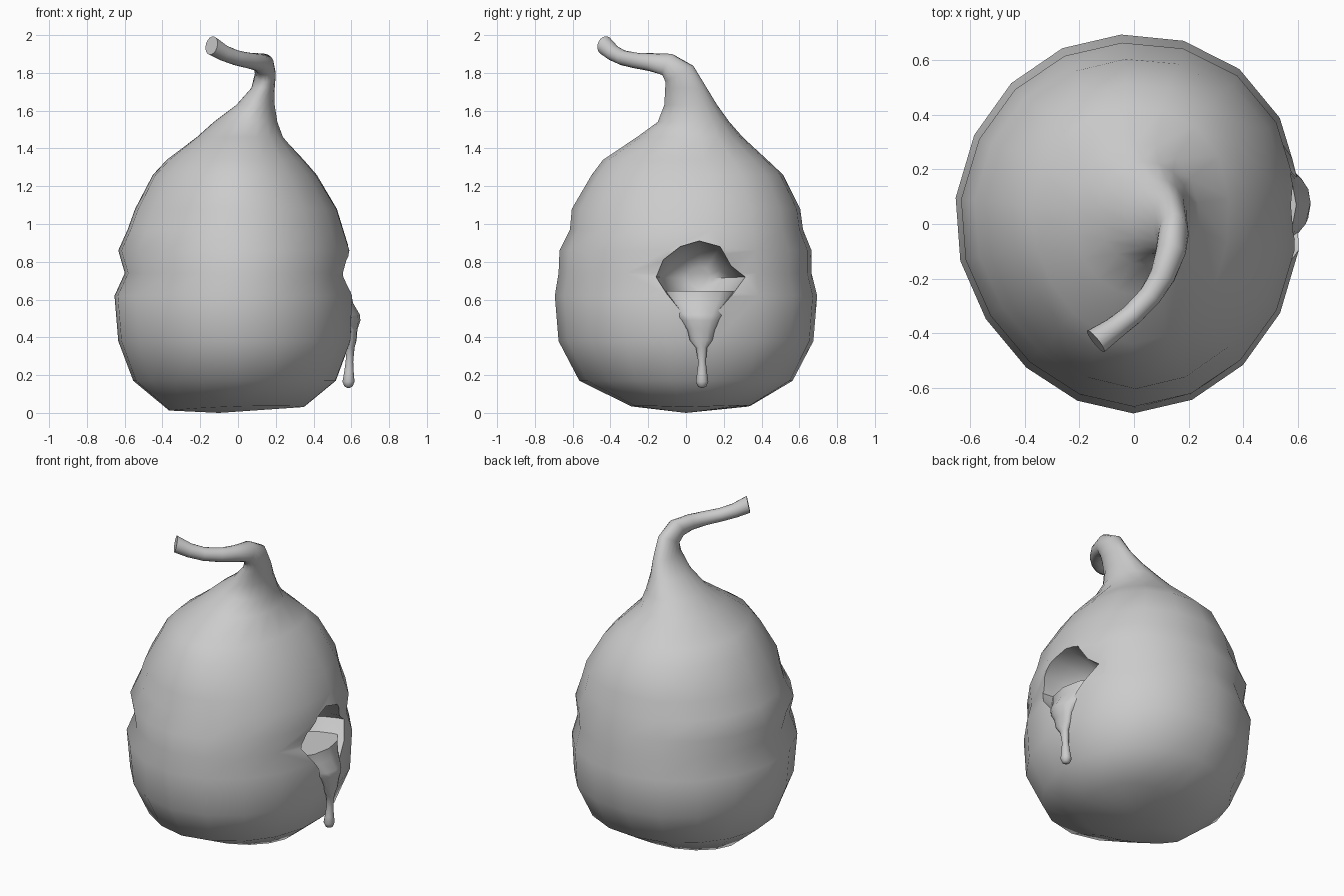
import bpy, bmesh, math
from mathutils import Vector

Z = Vector((0, 0, 1))


def ellipse(center, rx, ry, n, normal=(0, 0, 1), phase=0.0):
    q = Z.rotation_difference(Vector(normal).normalized())
    c = Vector(center)
    return [c + q @ Vector((rx * math.cos(a), ry * math.sin(a), 0))
            for a in (phase + 2 * math.pi * i / n for i in range(n))]


def loft(name, rings, start_tip=None, end_tip=None):
    bm = bmesh.new()
    rows = [[bm.verts.new(p) for p in ring] for ring in rings]
    n = len(rows[0])
    for a, b in zip(rows, rows[1:]):
        for i in range(n):
            j = (i + 1) % n
            bm.faces.new((a[i], a[j], b[j], b[i]))
    for row, tip in ((rows[0], start_tip), (rows[-1], end_tip)):
        if tip is None:
            bm.faces.new(row)
        else:
            t = bm.verts.new(tip)
            for i in range(n):
                bm.faces.new((row[i], row[(i + 1) % n], t))
    bmesh.ops.recalc_face_normals(bm, faces=bm.faces)
    me = bpy.data.meshes.new(name)
    bm.to_mesh(me)
    bm.free()
    ob = bpy.data.objects.new(name, me)
    bpy.context.collection.objects.link(ob)
    return ob


def activate(ob):
    bpy.ops.object.select_all(action='DESELECT')
    ob.select_set(True)
    bpy.context.view_layer.objects.active = ob


def smooth(ob, angle):
    activate(ob)
    bpy.ops.object.shade_smooth_by_angle(angle=math.radians(angle))


# Hive body: z, xmin, xmax, ymin, ymax
levels = [
    (0.0, -0.37, 0.35, -0.29, 0.34),
    (0.17, -0.56, 0.52, -0.565, 0.565),
    (0.38, -0.64, 0.60, -0.675, 0.675),
    (0.62, -0.66, 0.61, -0.695, 0.695),
    (0.74, -0.605, 0.575, -0.675, 0.665),
    (0.86, -0.64, 0.595, -0.67, 0.665),
    (0.97, -0.59, 0.56, -0.615, 0.62),
    (1.08, -0.55, 0.525, -0.605, 0.605),
    (1.26, -0.455, 0.415, -0.50, 0.515),
    (1.34, -0.38, 0.345, -0.44, 0.43),
    (1.46, -0.22, 0.24, -0.26, 0.30),
    (1.54, -0.13, 0.21, -0.15, 0.23),
    (1.63, -0.01, 0.195, -0.115, 0.165),
    (1.72, 0.07, 0.195, -0.11, 0.11),
]
N, PH = 18, math.radians(12)
rings = [ellipse(((a + b) / 2, (c + d) / 2, z), (b - a) / 2, (d - c) / 2, N, phase=PH)
         for z, a, b, c, d in levels]
for p in rings[0]:  # slightly uneven, nearly flat underside
    p.z = 0.01 + 0.02 * (p.x + 0.37) / 0.72 + 0.05 * abs(p.y)
for ring in rings[:10]:  # hand-made bulge toward the back right corner
    for p in ring:
        k = 0.022 * max(0.0, 2 * p.x * p.y / (p.x ** 2 + p.y ** 2))
        p.x += k
        p.y += k

# Bent stem continuing out of the neck: centre, normal, radii
stem = [
    ((0.145, -0.035, 1.795), (0, -0.5, 0.87), 0.055, 0.085),
    ((0.135, -0.10, 1.845), (-0.15, -0.9, 0.4), 0.055, 0.062),
    ((0.105, -0.19, 1.857), (-0.4, -0.9, 0.05), 0.046, 0.048),
    ((0.058, -0.265, 1.865), (-0.6, -0.8, 0.1), 0.042, 0.042),
    ((-0.01, -0.335, 1.88), (-0.7, -0.7, 0.2), 0.04, 0.04),
    ((-0.075, -0.385, 1.905), (-0.7, -0.6, 0.35), 0.042, 0.042),
    ((-0.14, -0.43, 1.945), (-0.75, -0.6, 0.2), 0.05, 0.05),
]
rings += [ellipse(c, rx, ry, N, nrm, PH) for c, nrm, rx, ry in stem]
body = loft("hive_body", rings, start_tip=(-0.1, 0, 0))

# Irregular rounded entrance carved into the right side
outline = [(-0.16, 0.72), (-0.12, 0.81), (-0.03, 0.88), (0.07, 0.91),
           (0.18, 0.88), (0.24, 0.78), (0.32, 0.72), (0.24, 0.62),
           (0.15, 0.52), (0.07, 0.50), (-0.01, 0.52), (-0.10, 0.63)]
cutter = loft("entrance_cutter", [
    [Vector((x, 0.07 + (y - 0.07) * s, 0.71 + (z - 0.71) * s)) for y, z in outline]
    for x, s in ((0.75, 1.03), (0.57, 1.0), (0.49, 0.95), (0.41, 0.84),
                 (0.34, 0.64), (0.29, 0.32))])
cutter.hide_render = True
mod = body.modifiers.new("entrance", 'BOOLEAN')
mod.operation = 'DIFFERENCE'
mod.solver = 'EXACT'
mod.object = cutter
activate(body)
bpy.ops.object.modifier_apply(modifier=mod.name)
bpy.data.objects.remove(cutter)
smooth(body, 50)

# Honey pool spilling over the lip into a hanging drip: z, cx, cy, rx, ry
honey = [
    (0.645, 0.43, 0.07, 0.165, 0.235),
    (0.58, 0.47, 0.07, 0.14, 0.19),
    (0.52, 0.53, 0.07, 0.115, 0.14),
    (0.49, 0.58, 0.075, 0.068, 0.105),
    (0.44, 0.602, 0.08, 0.03, 0.073),
    (0.385, 0.60, 0.08, 0.028, 0.06),
    (0.345, 0.595, 0.082, 0.022, 0.03),
    (0.27, 0.59, 0.085, 0.02, 0.02),
    (0.21, 0.587, 0.085, 0.026, 0.027),
    (0.165, 0.585, 0.085, 0.032, 0.033),
    (0.14, 0.585, 0.085, 0.022, 0.022),
]
drip = loft("honey_drip", [ellipse((cx, cy, z), rx, ry, 12)
                           for z, cx, cy, rx, ry in honey],
            end_tip=(0.585, 0.085, 0.13))
smooth(drip, 50)
